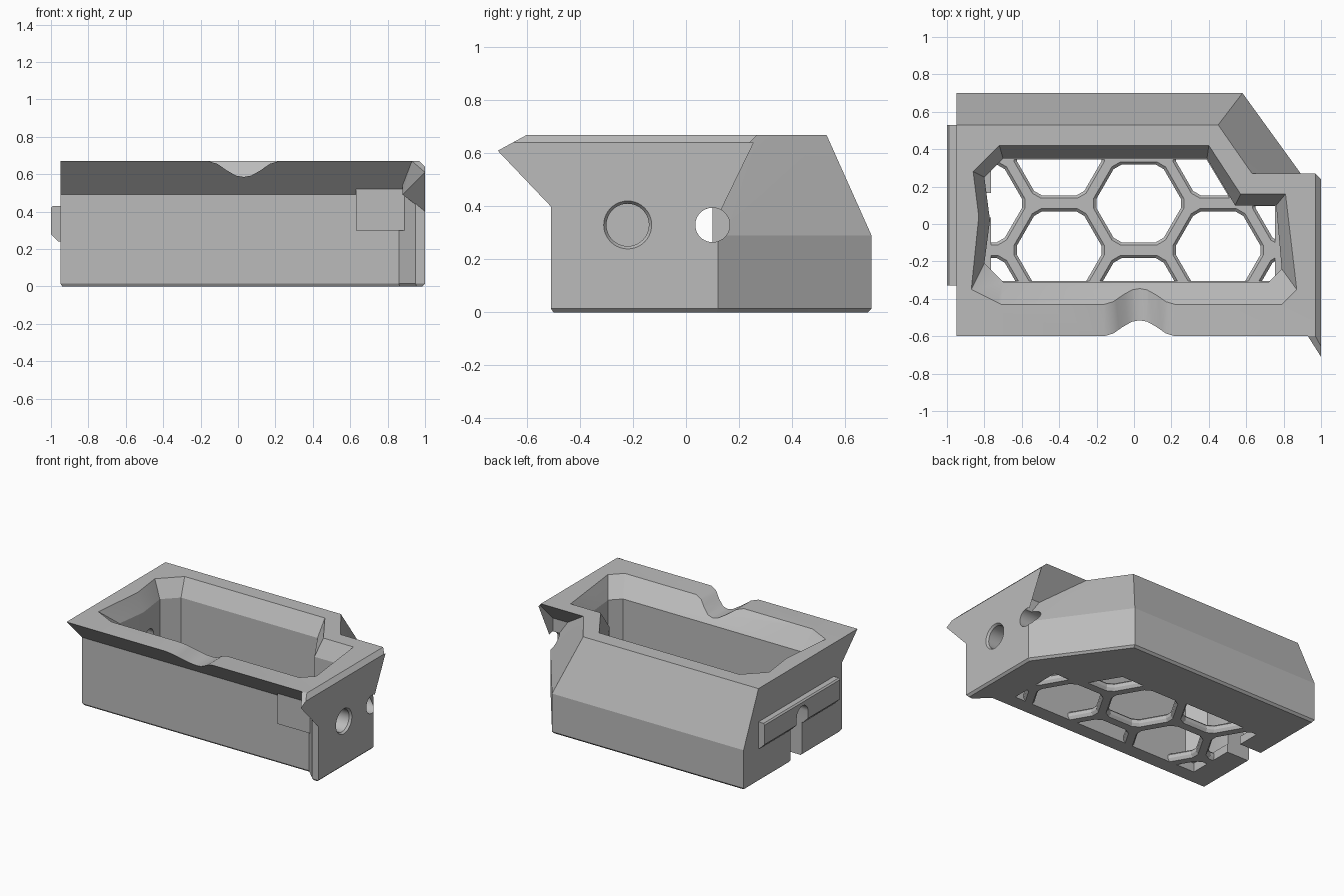
import bpy, bmesh, math
from mathutils import Vector

cube = bpy.data.objects.get("Cube")
if cube:
    bpy.data.objects.remove(cube)

grey = bpy.data.materials.new("plain grey")
grey.use_nodes = True
grey.diffuse_color = (0.5, 0.5, 0.5, 1)
grey.node_tree.nodes["Principled BSDF"].inputs["Base Color"].default_value = grey.diffuse_color


def finish(bm, name):
    bmesh.ops.triangulate(bm, faces=bm.faces)
    bmesh.ops.recalc_face_normals(bm, faces=bm.faces)
    mesh = bpy.data.meshes.new(name)
    bm.to_mesh(mesh)
    bm.free()
    mesh.materials.append(grey)
    obj = bpy.data.objects.new(name, mesh)
    bpy.context.collection.objects.link(obj)
    return obj


def loft_bm(rings):
    """Closed solid through rings of 3D points with equal counts."""
    bm = bmesh.new()
    loops = [[bm.verts.new(p) for p in ring] for ring in rings]
    n = len(loops[0])
    for a, b in zip(loops, loops[1:]):
        for i in range(n):
            j = (i + 1) % n
            bm.faces.new((a[i], a[j], b[j], b[i]))
    bm.faces.new(loops[0][::-1])
    bm.faces.new(loops[-1])
    return bm


def loft(name, rings):
    return finish(loft_bm(rings), name)


def level(outline, z):
    return [(x, y, z) for x, y in outline]


def along_x(name, profile, x0, x1):
    return loft(name, [[(x, y, z) for y, z in profile] for x in (x0, x1)])


def along_y(name, profile, y0, y1):
    return loft(name, [[(x, y, z) for x, z in profile] for y in (y0, y1)])


def hull(name, points):
    bm = bmesh.new()
    for p in points:
        bm.verts.new(p)
    bmesh.ops.convex_hull(bm, input=bm.verts)
    bmesh.ops.delete(bm, geom=[v for v in bm.verts if not v.link_faces], context="VERTS")
    return finish(bm, name)


def circle(y, z, r, n=40):
    return [(y + r * math.cos(2 * math.pi * i / n), z + r * math.sin(2 * math.pi * i / n))
            for i in range(n)]


def measure(mesh):
    """Volume and number of open edges."""
    bm = bmesh.new()
    bm.from_mesh(mesh)
    result = abs(bm.calc_volume()), sum(not e.is_manifold for e in bm.edges)
    bm.free()
    return result


def combine(target, other, operation):
    """Boolean that keeps the cleanest result of a plausible volume."""
    va, vb = measure(target.data)[0], measure(other.data)[0]
    low, high = (max(va, vb), va + vb) if operation == "UNION" else (va - vb, va)
    mod = target.modifiers.new("combine", "BOOLEAN")
    mod.operation = operation
    mod.object = other
    options = []
    for solver in ("MANIFOLD", "EXACT"):
        mod.solver = solver
        bpy.context.view_layer.update()
        graph = bpy.context.evaluated_depsgraph_get()
        mesh = bpy.data.meshes.new_from_object(target.evaluated_get(graph))
        volume, open_edges = measure(mesh)
        if low - 1e-4 < volume < high + 1e-4 and abs(volume - va) > 1e-7:
            options.append((open_edges, len(options), mesh))
    target.modifiers.remove(mod)
    if options:
        target.data = min(options, key=lambda o: o[:2])[2]
    if options or operation != "UNION":
        bpy.data.objects.remove(other)


# Main body: chamfered foot, straight lower wall, tapered back and corner
foot = [(-.94, -.41), (.865, -.41), (.955, -.5), (.985, -.5), (.985, .115), (.575, .685), (-.94, .685)]
wall = [(-.95, -.42), (.86, -.42), (.95, -.51), (1, -.51), (1, .12), (.58, .7), (-.95, .7)]
top = [(-.95, -.42), (.86, -.42), (.95, -.51), (1, -.51), (1, -.26), (.45, .53), (-.95, .53)]
body = loft("bin_body", [level(foot, 0), level(wall, .015), level(wall, .29), level(top, .67)])

# Flared front lip, overhanging side rim and corner spur
combine(body, along_x("front_lip", [(-.38, .45), (-.42, .49), (-.6, .67), (-.38, .67)], -.95, .98), "UNION")
combine(body, along_x("side_rim", [(-.45, .3), (.09, .3), (.09, .49), (.27, .67), (-.45, .67)], .63, 1), "UNION")
combine(body, hull("corner_spur", [
    (1, -.51, .4), (1, -.71, .61), (1, -.6, .67), (.93, -.6, .67), (.88, -.5, .49),
    (.95, -.51, .45), (1, -.4, .4), (1, -.4, .67), (.88, -.4, .67)]), "UNION")

# Raised rail on the other end
combine(body, along_y("end_rail", [(-.9, .24), (-.96, .24), (-1, .28), (-1, .42), (-.99, .43), (-.9, .43)],
                      -.33, .53), "UNION")

# Inner cavity with a funnel top
inner = [(-.8, -.21), (-.7, -.31), (.72, -.31), (.79, -.24), (.76, .1),
         (.54, .1), (.39, .35), (-.7, .35), (-.8, .25), (-.77, .02)]
mouth = [(-.87, -.35), (-.71, -.43), (.79, -.43), (.87, -.35), (.81, .16),
         (.57, .16), (.4, .42), (-.72, .42), (-.86, .28), (-.83, .04)]
combine(body, loft("cavity", [level(inner, .06), level(inner, .55), level(mouth, .67), level(mouth, .8)]),
        "DIFFERENCE")


# Honeycomb floor openings, trimmed to the cavity outline
def hexagon(cx, cy, r, z):
    corners = [Vector((cx + r * math.cos(i * math.pi / 3), cy + r * math.sin(i * math.pi / 3), z))
               for i in range(6)]
    pts = []
    for i, c in enumerate(corners):
        pts += [c.lerp(corners[i - 1], .12), c.lerp(corners[(i + 1) % 6], .12)]
    return pts


trims = [((0, -.305, 0), (0, -1, 0)), ((0, .345, 0), (0, 1, 0)),
         ((-.765, 0, 0), (-1, 0, 0)), ((.755, 0, 0), (1, 0, 0))]
for col in range(-2, 3):
    for row in (0, 1) if col % 2 else (-1, 0):
        cx = .025 + .425 * col
        cy = .11 + .5 * row - (.25 if col % 2 else 0)
        bm = loft_bm([hexagon(cx, cy, r, z)
                      for r, z in ((.262, -.01), (.24, .02), (.24, .045), (.262, .065))])
        corner = ((0, .095, 0), (0, 1, 0)) if col == 2 else ((.535, .1, 0), (.857, .514, 0))
        for co, no in trims + ([corner] if col > 0 and cy > 0 else []):
            bmesh.ops.bisect_plane(bm, geom=bm.verts[:] + bm.edges[:] + bm.faces[:],
                                   plane_co=co, plane_no=no, clear_outer=True)
            bmesh.ops.holes_fill(bm, edges=bm.edges, sides=0)
        if bm.faces:
            combine(body, finish(bm, "hex_opening"), "DIFFERENCE")
        else:
            bm.free()

# Pouring notch across the front lip
notch = [(-.16, .67), (-.11, .655), (-.06, .62), (-.01, .592), (.03, .585),
         (.07, .592), (.12, .62), (.17, .655), (.22, .67), (.22, .8), (-.16, .8)]
combine(body, along_y("pour_notch", notch, -.8, -.25), "DIFFERENCE")

# Round pocket with a bevelled mouth, and the long screw hole
pocket = [[(x, y, z) for y, z in circle(-.22, .33, r)]
          for x, r in ((.85, .08), (.985, .08), (1.005, .094))]
combine(body, loft("round_pocket", pocket), "DIFFERENCE")
combine(body, along_x("screw_hole", circle(.1, .33, .065), .7, 1.1), "DIFFERENCE")

# Open-bottom keyhole slot through the rail end
arch = [(.1 + .065 * math.cos(a), .33 + .065 * math.sin(a))
        for a in (math.pi * i / 16 for i in range(17))]
combine(body, along_x("keyhole_slot", arch + [(.035, -.1), (.165, -.1)], -1.1, -.72), "DIFFERENCE")

# Chamfer along the top of the side rim
combine(body, along_y("rim_chamfer", [(.97, .67), (1.1, .54), (1.1, .8), (.97, .8)], -.8, .4), "DIFFERENCE")

bpy.ops.object.select_all(action="DESELECT")
body.select_set(True)
bpy.context.view_layer.objects.active = body
bpy.ops.object.shade_smooth_by_angle(angle=math.radians(20))
